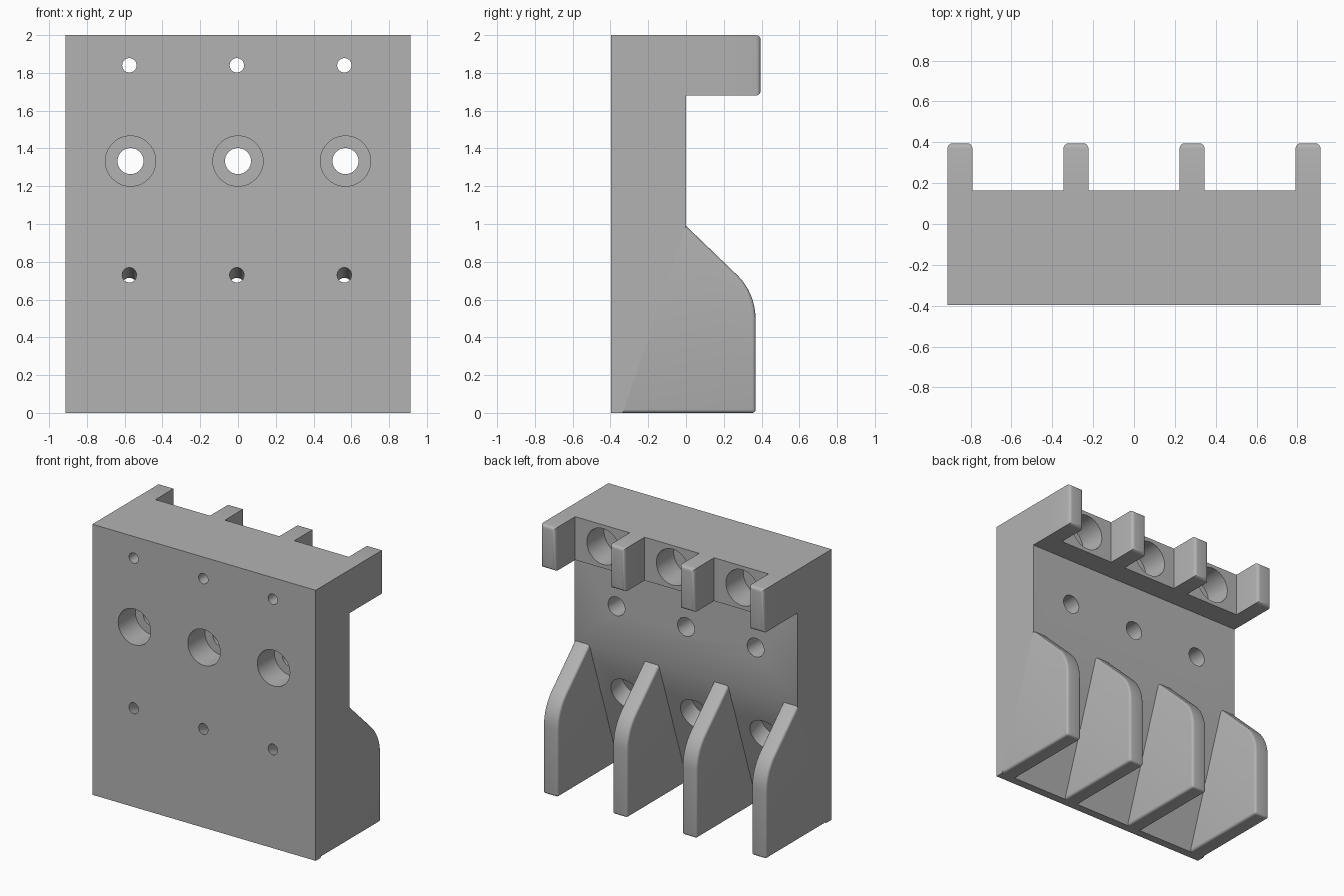
import bpy, bmesh, math
from mathutils import Vector

if "Cube" in bpy.data.objects:
    bpy.data.objects.remove(bpy.data.objects["Cube"], do_unlink=True)

# One plain grey material
grey = bpy.data.materials.new("plain_grey")
grey.use_nodes = True
colour = (0.45, 0.45, 0.45, 1)
grey.diffuse_color = colour
grey.node_tree.nodes["Principled BSDF"].inputs["Base Color"].default_value = colour

HALF, FRONT, TOP = 0.913, -0.397, 2.0
STEP_Z, SLOPE_Z, FOOT_Y = 1.68, 0.99, -0.335
LEDGE_Y, FIN_W = 0.165, 0.122
SPACING = 0.569


def finish(name, bm):
    bmesh.ops.recalc_face_normals(bm, faces=bm.faces)
    mesh = bpy.data.meshes.new(name)
    bm.to_mesh(mesh)
    bm.free()
    mesh.materials.append(grey)
    obj = bpy.data.objects.new(name, mesh)
    bpy.context.collection.objects.link(obj)
    return obj


def smooth(obj):
    bpy.ops.object.select_all(action="DESELECT")
    obj.select_set(True)
    bpy.context.view_layer.objects.active = obj
    bpy.ops.object.shade_smooth_by_angle(angle=math.radians(32))


def extrude_profile(points, x0, x1):
    """Solid from a (y, z) profile swept along x."""
    bm = bmesh.new()
    face = bm.faces.new([bm.verts.new((x0, y, z)) for y, z in points])
    moved = bmesh.ops.extrude_face_region(bm, geom=[face])["geom"]
    verts = [v for v in moved if isinstance(v, bmesh.types.BMVert)]
    bmesh.ops.translate(bm, verts=verts, vec=(x1 - x0, 0, 0))
    return bm


def round_edges(bm, rule, radius):
    edges = [e for e in bm.edges if rule(e.verts[0].co, e.verts[1].co)]
    bmesh.ops.bevel(bm, geom=edges, offset=radius, segments=4, profile=0.5,
                    affect="EDGES", clamp_overlap=True)


def stepped_bore(bm, start, axis, steps, sides=40):
    """Closed stepped cylinder: steps are (distance, radius) along axis."""
    axis = Vector(axis).normalized()
    side = Vector((1, 0, 0))
    up = axis.cross(side)
    rings = []
    for dist, rad in steps:
        centre = Vector(start) + axis * dist
        rings.append([bm.verts.new(centre + rad * (side * math.cos(a) + up * math.sin(a)))
                      for a in (2 * math.pi * i / sides for i in range(sides))])
    for a, b in zip(rings, rings[1:]):
        for i in range(sides):
            j = (i + 1) % sides
            bm.faces.new((a[i], a[j], b[j], b[i]))
    bm.faces.new(rings[0])
    bm.faces.new(rings[-1])


# Main block with a ledge on top and a slanted lower back
body = finish("body", extrude_profile(
    [(FRONT, 0), (FOOT_Y, 0), (0, SLOPE_Z), (0, STEP_Z),
     (LEDGE_Y, STEP_Z), (LEDGE_Y, TOP), (FRONT, TOP)], -HALF, HALF))

# Bores: top counterbored from behind, middle from the front, lower ones slanted
tilt = math.atan2(-FOOT_Y, SLOPE_Z)
slant = Vector((0, math.cos(tilt), -math.sin(tilt)))
SMALL, MID, BIG = 0.038, 0.069, 0.133
bm = bmesh.new()
for i in (-1, 0, 1):
    x = i * SPACING
    stepped_bore(bm, (x - 0.006, FRONT, 1.84), (0, 1, 0),
                 [(-0.1, SMALL), (0.36, SMALL), (0.36, BIG), (0.7, BIG)])
    stepped_bore(bm, (x, FRONT, 1.333), (0, 1, 0),
                 [(-0.1, BIG), (0.2, BIG), (0.2, MID), (0.6, MID)])
    stepped_bore(bm, (x - 0.006, FRONT, 0.73), slant,
                 [(-0.1, SMALL), (0.16, SMALL), (0.16, BIG), (0.6, BIG)])
cutter = finish("bore_cutter", bm)
cutter.hide_render = True
mod = body.modifiers.new("bores", "BOOLEAN")
mod.operation, mod.solver, mod.object = "DIFFERENCE", "EXACT", cutter
bpy.context.view_layer.objects.active = body
bpy.ops.object.modifier_apply(modifier=mod.name)
bpy.data.objects.remove(cutter, do_unlink=True)
smooth(body)

# Lower fin outline with an arc between the sloped and upright back edges
FIN_Y, ARC = 0.368, 0.32
arc = [(FIN_Y - ARC + ARC * math.cos(a), 0.5 + ARC * math.sin(a))
       for a in (math.radians(45) * k / 8 for k in range(9))]
lower_profile = [(FOOT_Y, 0), (FIN_Y, 0)] + arc + [(0, SLOPE_Z)]


def off_seam(a, b):
    def on_seam(p):
        return abs(p.y - FOOT_Y * (1 - p.z / SLOPE_Z)) < 0.001
    flat_arc_joint = abs(a.x - b.x) > 0.01 and a.z > 0.1
    return not (on_seam(a) and on_seam(b)) and not flat_arc_joint


UPPER_Y = 0.395
upper_profile = [(LEDGE_Y, STEP_Z), (UPPER_Y, STEP_Z), (UPPER_Y, TOP), (LEDGE_Y, TOP)]

# Four fins below and four matching tabs on the ledge
for i in range(4):
    x0 = -HALF + i * (2 * HALF - FIN_W) / 3
    bm = extrude_profile(lower_profile, x0, x0 + FIN_W)
    round_edges(bm, off_seam, 0.018)
    smooth(finish(f"lower_fin_{i + 1}", bm))

    bm = extrude_profile(upper_profile, x0, x0 + FIN_W)
    round_edges(bm, lambda a, b: min(a.y, b.y) > UPPER_Y - 0.001, 0.025)
    smooth(finish(f"upper_tab_{i + 1}", bm))
